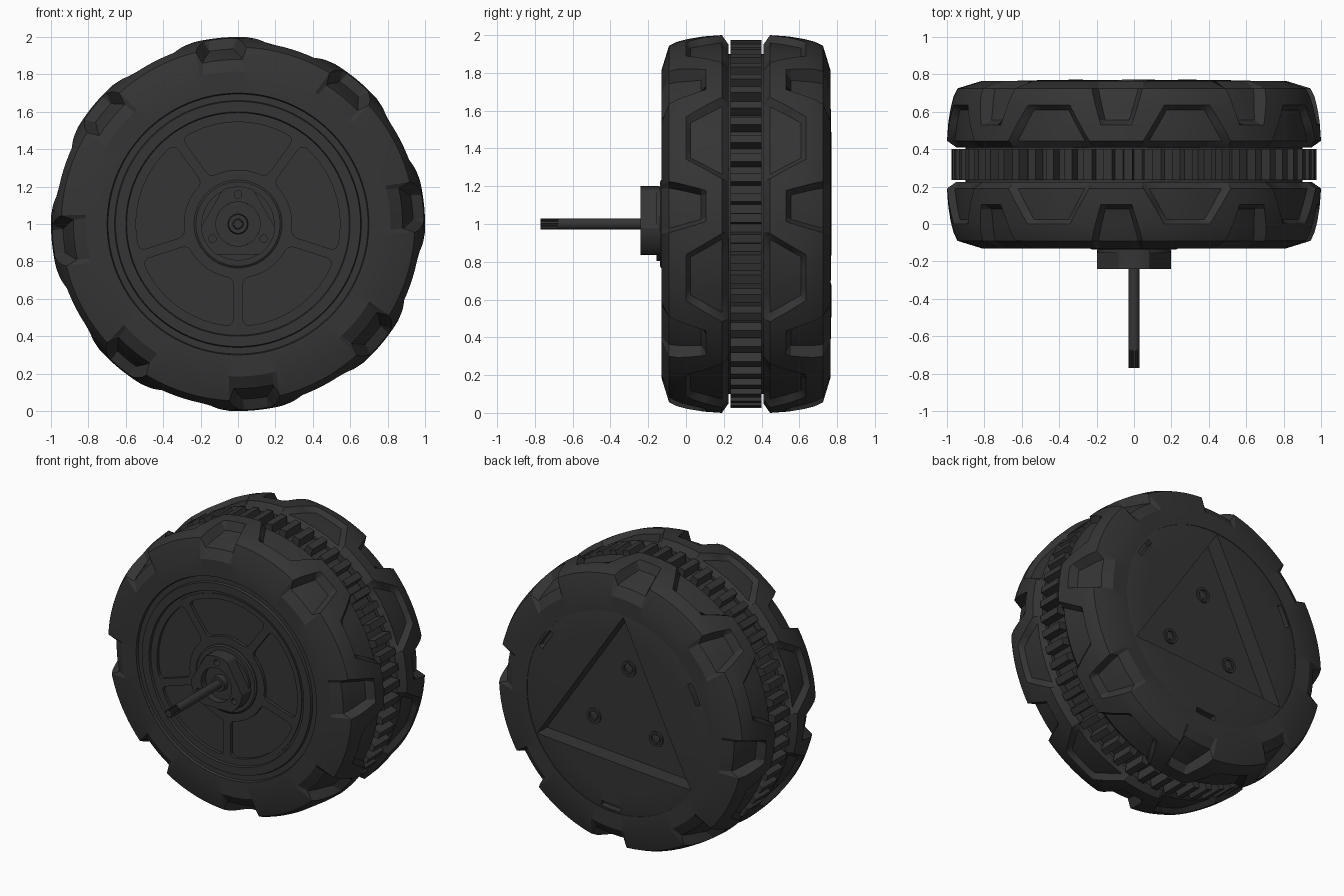
import bpy, bmesh
from math import sin, cos, pi, asin, radians, hypot

if "Cube" in bpy.data.objects:
    bpy.data.objects.remove(bpy.data.objects["Cube"])

dark = bpy.data.materials.new("dark_plastic")
dark.diffuse_color = (0.035, 0.035, 0.035, 1)
dark.use_nodes = True
dark.node_tree.nodes["Principled BSDF"].inputs["Base Color"].default_value = dark.diffuse_color


def finish(ob, angle=28):
    ob.data.materials.clear()
    ob.data.materials.append(dark)
    bpy.ops.object.select_all(action='DESELECT')
    ob.select_set(True)
    bpy.context.view_layer.objects.active = ob
    bpy.ops.object.shade_smooth_by_angle(angle=radians(angle))
    return ob


def skin(name, rings, closed=False):
    """Bridge rings of points; cap the ends or close into a torus."""
    bm = bmesh.new()
    vs = [[bm.verts.new(p) for p in ring] for ring in rings]
    n = len(vs[0])
    pairs = list(zip(vs, vs[1:])) + ([(vs[-1], vs[0])] if closed else [])
    for a, b in pairs:
        for i in range(n):
            j = (i + 1) % n
            bm.faces.new((a[i], a[j], b[j], b[i]))
    if not closed:
        bm.faces.new(vs[0])
        bm.faces.new(vs[-1])
    bmesh.ops.recalc_face_normals(bm, faces=bm.faces)
    me = bpy.data.meshes.new(name)
    bm.to_mesh(me)
    bm.free()
    ob = bpy.data.objects.new(name, me)
    bpy.context.collection.objects.link(ob)
    return finish(ob)


def polar(r, a, y, cx=0, cz=1):
    return (cx + r * cos(a), y, cz + r * sin(a))


def lathe(name, profile, n=96, cx=0, cz=1, closed=False):
    return skin(name, [[polar(r, 2 * pi * i / n, y, cx, cz) for i in range(n)]
                       for r, y in profile], closed)


def plate(name, loops, y0, y1):
    """Flat plate facing -y from 2D outlines; inner outlines become holes."""
    cu = bpy.data.curves.new(name, 'CURVE')
    cu.dimensions = '2D'
    cu.fill_mode = 'BOTH'
    cu.extrude = (y1 - y0) / 2
    for loop in loops:
        sp = cu.splines.new('POLY')
        sp.points.add(len(loop) - 1)
        for p, (x, z) in zip(sp.points, loop):
            p.co = (x, z, 0, 1)
        sp.use_cyclic_u = True
    ob = bpy.data.objects.new(name, cu)
    bpy.context.collection.objects.link(ob)
    ob.rotation_euler = (pi / 2, 0, 0)
    ob.location = (0, (y0 + y1) / 2, 1)
    bpy.ops.object.select_all(action='DESELECT')
    ob.select_set(True)
    bpy.context.view_layer.objects.active = ob
    bpy.ops.object.convert(target='MESH')
    return finish(bpy.context.view_layer.objects.active)


def circle(r, n=64, cx=0, cz=0):
    return [(cx + r * cos(2 * pi * i / n), cz + r * sin(2 * pi * i / n)) for i in range(n)]


def cut(ob, cutter):
    m = ob.modifiers.new("cut", 'BOOLEAN')
    m.operation = 'DIFFERENCE'
    m.solver = 'EXACT'
    m.object = cutter
    bpy.ops.object.select_all(action='DESELECT')
    ob.select_set(True)
    bpy.context.view_layer.objects.active = ob
    # keep the cut ahead of any smoothing modifier
    bpy.ops.object.modifier_move_to_index(modifier="cut", index=0)
    bpy.ops.object.modifier_apply(modifier="cut")
    bpy.data.objects.remove(cutter)


# Tyre halves: rows are (y, radius, notch depth, pocket depth)
ROWS = [(-.13, .70, 0, 0), (-.13, .815, 0, 0), (-.09, .945, .065, 0),
        (-.045, .966, .068, 0), (0, .977, .066, 0), (.025, .982, .064, .035),
        (.08, .991, .055, .038), (.105, .994, 0, .038), (.19, 1.0, 0, .038),
        (.225, .95, 0, .02), (.225, .88, 0, 0), (.225, .70, 0, 0)]


def lerp(y, y0, y1, a, b):
    t = min(1, max(0, (y - y0) / (y1 - y0)))
    return a + (b - a) * t


def tyre_half(name, place):
    rings = []
    for y, r, notch, pocket in ROWS:
        n1 = lerp(y, -.13, .105, 9, 4.8)          # sidewall notch half width
        n0 = n1 - 1.3
        p1 = 22.5 - lerp(y, 0, .2, 7.5, 14.5)     # pocket towards centre groove
        p0 = p1 + 2
        half = [(0, notch), (n0 / 2, notch), (n0, notch), (n1, 0), ((n1 + p1) / 2, 0),
                (p1, 0), (p0, pocket), ((p0 + 22.5) / 2, pocket), (22.5, pocket)]
        sector = [(-a, d) for a, d in half[:0:-1]] + half[:-1]
        rings.append([polar(r - d, radians(95.5 + 45 * k + a), place(y))
                      for k in range(8) for a, d in sector])
    skin(name, rings, closed=True)


tyre_half("tyre_front", lambda y: y)
tyre_half("tyre_back", lambda y: .635 - y)

# Toothed ring in the centre groove
TEETH = 56
outline = [(r * cos(t), r * sin(t)) for k in range(TEETH)
           for r, f in ((.915, 0), (.975, .08), (.975, .5), (.915, .58))
           for t in [2 * pi * (k + f) / TEETH]]
plate("toothed_ring", [outline], .235, .40)
lathe("groove_core", [(.90, .20), (.90, .44)])

# Front rim with stepped rings
lathe("front_rim", [(.71, .05), (.71, -.125), (.70, -.125), (.695, -.113), (.66, -.113),
                    (.655, -.13), (.60, -.13), (.595, -.115), (.57, -.115), (.57, .05)],
      closed=True)
lathe("rim_floor", [(.60, .1), (.60, -.10)])


# Rim face with five rounded windows between the spokes
def window(mid, r0=.29, r1=.545, w=.026, c=.04):
    edge = lambda r: pi / 5 - asin(w / r)
    xz = lambda r, a: (r * cos(a), r * sin(a))

    def corner(p, q, s):
        return [tuple((1 - t) ** 2 * a + 2 * t * (1 - t) * b + t * t * e
                      for a, b, e in zip(p, q, s)) for t in (.2, .4, .6, .8)]
    out = []
    for r, sgn, inset in ((r1, 1, r1 - c), (r0, -1, r0 + c)):
        a = edge(r) - c / r
        out += [xz(r, mid + sgn * a * (i / 8 - 1)) for i in range(17)]
        out += corner(out[-1], xz(r, mid + sgn * edge(r)),
                      xz(inset, mid + sgn * edge(inset)))
        other, nxt = (r0 + c, r0) if r == r1 else (r1 - c, r1)
        out += [xz(inset, mid + sgn * edge(inset)), xz(other, mid + sgn * edge(other))]
        out += corner(out[-1], xz(nxt, mid + sgn * edge(nxt)),
                      xz(nxt, mid + sgn * (edge(nxt) - c / nxt)))
    return out


plate("rim_spokes", [circle(.58, 96)] + [window(pi / 2 + 2 * pi * k / 5) for k in range(5)],
      -.122, -.08)

# Hub: collar, base disc and three-lobed flange with bolt holes
lathe("hub_collar", [(.235, -.09), (.235, -.13), (.225, -.137), (.01, -.137)])
lathe("hub_base", [(.195, -.10), (.195, -.155)], 64)
lobes = []
for i in range(120):
    a = 2 * pi * i / 120
    flat = min(.163 / max(cos(a - radians(d)), .01) if cos(a - radians(d)) > 0 else 9
               for d in (30, 150, 270))
    r = min(.20, flat)
    lobes.append((r * cos(a), r * sin(a)))
bolts = [circle(.02, 20, .158 * cos(radians(d)), .158 * sin(radians(d))) for d in (90, 210, 330)]
plate("hub_flange", [lobes, circle(.118)] + bolts, -.24, -.14)
lathe("hub_bushing", [(.118, -.15), (.118, -.19), (.055, -.19), (.05, -.225), (.01, -.225)], 48)

# Axle with a splined tip
lathe("axle", [(.03, -.1), (.03, -.67), (.024, -.68), (.01, -.68)], 32)
spline = [(r * cos(t), r * sin(t)) for k in range(10)
          for r, f in ((.022, 0), (.029, .1), (.029, .5), (.022, .6))
          for t in [2 * pi * (k + f) / 10]]
plate("axle_spline", [spline], -.77, -.67)

# Back cap: shallow dome with an inscribed triangular recess and rim slots
cap = lathe("back_cap", [(.705, .45), (.705, .76), (.69, .764), (.55, .768),
                         (.38, .771), (.18, .773), (.02, .774)])
tri = [(.69 * cos(radians(a)), .69 * sin(radians(a))) for a in (94, 214, 334)]
cut(cap, plate("recess_cutter", [tri], .655, .9))
for mid in (34, 154, 274):
    arc = [(-6.5 + 13 * i / 8) for i in range(9)]
    slot = [(.685 * cos(radians(mid + a)), .685 * sin(radians(mid + a))) for a in arc]
    slot += [(.65 * cos(radians(mid + a)), .65 * sin(radians(mid + a))) for a in arc[::-1]]
    cut(cap, plate("slot_cutter", [slot], .72, .9))
finish(cap)

# Screw seats in the recess
for k, d in enumerate((94, 214, 334)):
    x, z = .28 * cos(radians(d)), 1 + .28 * sin(radians(d))
    lathe(f"screw_seat_{k}", [(.052, .65), (.052, .668), (.036, .668), (.036, .65)],
          28, x, z, closed=True)
    lathe(f"screw_{k}", [(.026, .64), (.026, .66), (.02, .664)], 20, x, z)
